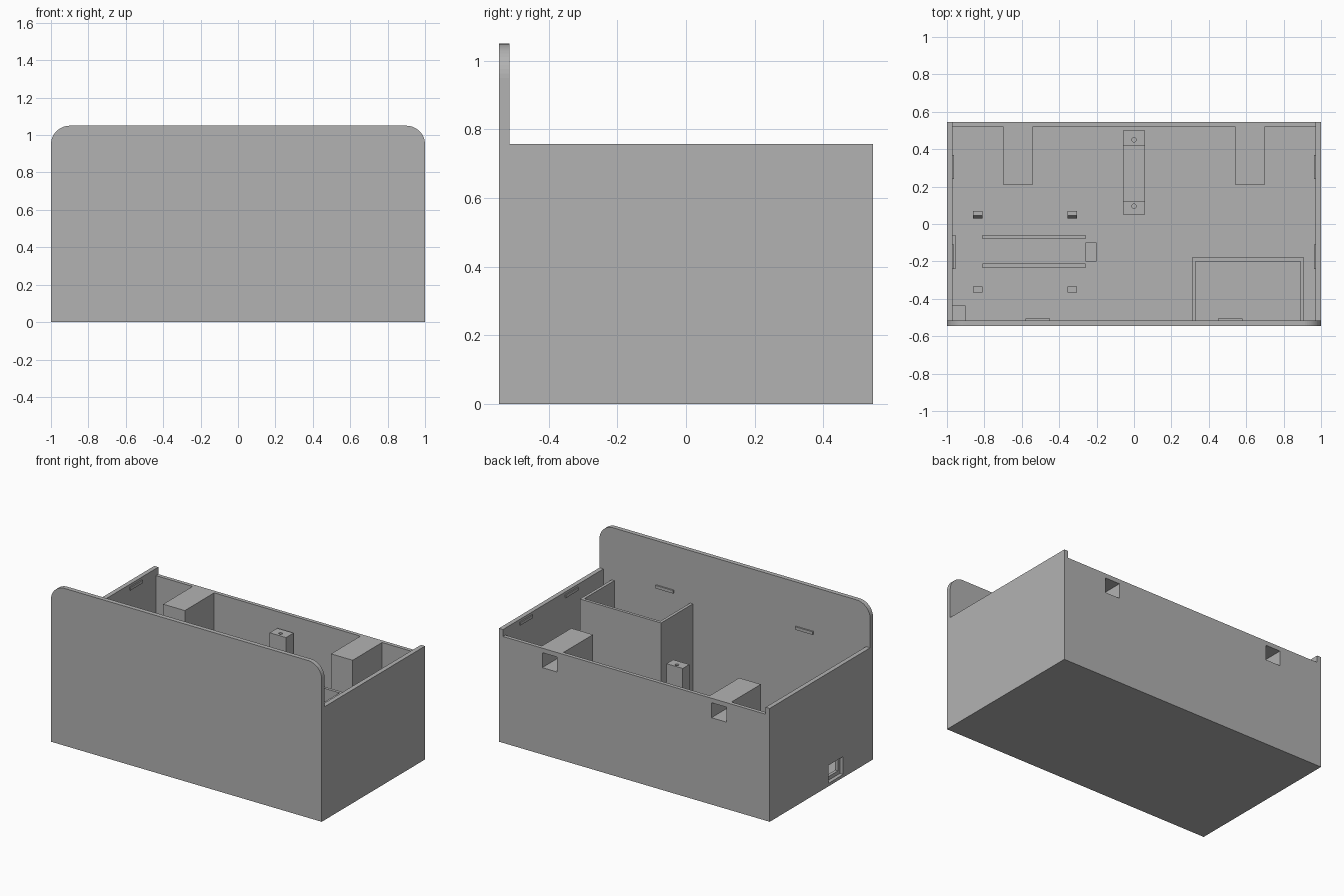
import bpy, bmesh
from math import sin, cos, pi
from mathutils import Vector

cube = bpy.data.objects.get("Cube")
if cube:
    bpy.data.objects.remove(cube, do_unlink=True)

grey = bpy.data.materials.new("plain grey")
grey.use_nodes = True
grey.diffuse_color = (0.448, 0.448, 0.448, 1)
grey.node_tree.nodes["Principled BSDF"].inputs["Base Color"].default_value = grey.diffuse_color


def prism(name, points, offset):
    """Extrude a closed flat outline along an offset."""
    bm = bmesh.new()
    face = bm.faces.new([bm.verts.new(p) for p in points])
    new = bmesh.ops.extrude_face_region(bm, geom=[face])["geom"]
    bmesh.ops.translate(bm, vec=Vector(offset),
                        verts=[v for v in new if isinstance(v, bmesh.types.BMVert)])
    bmesh.ops.recalc_face_normals(bm, faces=bm.faces)
    mesh = bpy.data.meshes.new(name)
    bm.to_mesh(mesh)
    bm.free()
    mesh.materials.append(grey)
    ob = bpy.data.objects.new(name, mesh)
    bpy.context.collection.objects.link(ob)
    return ob


def box(name, x, y, z):
    """Box from (min, max) ranges."""
    pts = [(x[0], y[0], z[0]), (x[1], y[0], z[0]), (x[1], y[1], z[0]), (x[0], y[1], z[0])]
    return prism(name, pts, (0, 0, z[1] - z[0]))


def cylinder(name, x, y, z, r, n=16):
    pts = [(x + r * cos(2 * pi * i / n), y + r * sin(2 * pi * i / n), z[0]) for i in range(n)]
    return prism(name, pts, (0, 0, z[1] - z[0]))


def cut(ob, *cutters):
    """Subtract the cutters, bake the result and remove them."""
    for c in cutters:
        mod = ob.modifiers.new("cut", "BOOLEAN")
        mod.operation, mod.solver, mod.object = "DIFFERENCE", "EXACT", c
    bpy.context.view_layer.update()
    deps = bpy.context.evaluated_depsgraph_get()
    mesh = bpy.data.meshes.new_from_object(ob.evaluated_get(deps))
    ob.modifiers.clear()
    ob.data = mesh
    for c in cutters:
        bpy.data.objects.remove(c, do_unlink=True)


T = 0.03                      # wall thickness
Y, TOP, BACK = 0.545, 0.757, 0.71
INX, INY = 1 - T, Y - T       # inside faces


def pocket(s):
    return box("pocket_cutter", sorted((s * 0.57, s * 0.68)), (0.24, 0.6), (0.58, 0.68))


def port():
    return [box("port_recess_cutter", (-1.1, -0.975), (-0.23, -0.073), (0.02, 0.14)),
            box("port_hole_cutter", (-1.1, -0.9), (-0.21, -0.09), (0.045, 0.125))]


# Open tray with a lower back wall, pockets and a side port
tray = box("tray", (-1, 1), (-INY, Y), (0, TOP))
cut(tray,
    box("cavity_cutter", (-INX, INX), (-0.6, 0.52), (T, 1)),
    box("back_wall_cutter", (-INX, INX), (0.4, 0.6), (BACK, 1)),
    pocket(1), pocket(-1), *port())

# Front panel with rounded upper corners
R, H = 0.1, 1.05
outline = [(-1, -Y, 0), (1, -Y, 0)]
for cx, start in ((1 - R, 0), (R - 1, pi / 2)):
    for i in range(13):
        a = start + i * pi / 24
        outline.append((cx + R * cos(a), -Y, H - R + R * sin(a)))
panel = prism("front_panel", outline, (0, T, 0))

# Hollow blocks behind the back wall
for s, side in ((1, "left"), (-1, "right")):
    block = box(side + "_hanging_block", sorted((s * 0.54, s * 0.70)), (0.21, 0.521), (T, BACK))
    cut(block, pocket(s))
    # Lid ribs on the front panel and side walls
    box(side + "_front_rib", sorted((s * 0.45, s * 0.58)), (-INY, -INY + 0.01), (0.735, 0.755))
    for n, (y0, y1) in {"front": (-0.24, -0.11), "back": (0.24, 0.37)}.items():
        box(f"{side}_{n}_side_rib", sorted((s * INX, s * (INX - 0.008))), (y0, y1), (0.72, 0.74))

# Three-sided compartment against the front panel
box("compartment_right_wall", (0.31, 0.33), (-INY, -0.2), (T, 0.7))
box("compartment_left_wall", (0.89, 0.91), (-INY, -0.2), (T, 0.7))
box("compartment_back_wall", (0.31, 0.91), (-0.2, -0.18), (T, 0.7))

# Motor mount: two drilled posts joined by a low base
box("mount_base", (-0.06, 0.06), (0.12, 0.42), (T, 0.3))
for name, y0, y1, hole in (("front", 0.05, 0.12, 0.095), ("back", 0.42, 0.5, 0.45)):
    post = box(f"{name}_mount_post", (-0.06, 0.06), (y0, y1), (T, 0.61))
    cut(post, cylinder("screw_cutter", 0, hole, (0.5, 0.7), 0.012))

# Circuit board rails, stop and clips
box("back_rail", (-0.81, -0.26), (-0.08, -0.06), (T, 0.06))
box("front_rail", (-0.81, -0.26), (-0.235, -0.21), (T, 0.06))
box("board_stop", (-0.26, -0.2), (-0.2, -0.1), (T, 0.1))
for x in (-0.86, -0.355):
    box("front_clip", (x, x + 0.05), (-0.365, -0.335), (T, 0.12))
    profile = [(0.045, T), (0.07, T), (0.07, 0.15), (0.045, 0.15), (0.03, 0.11), (0.045, 0.1)]
    prism("back_clip", [(x, y, z) for y, z in profile], (0.05, 0, 0))

# Frame around the port, and corner support
frame = box("port_frame", (-INX - 0.001, -0.955), (-0.24, -0.06), (T, 0.16))
cut(frame, *port())
box("corner_support", (-INX, -0.9), (-INY, -0.435), (T, 0.7))
